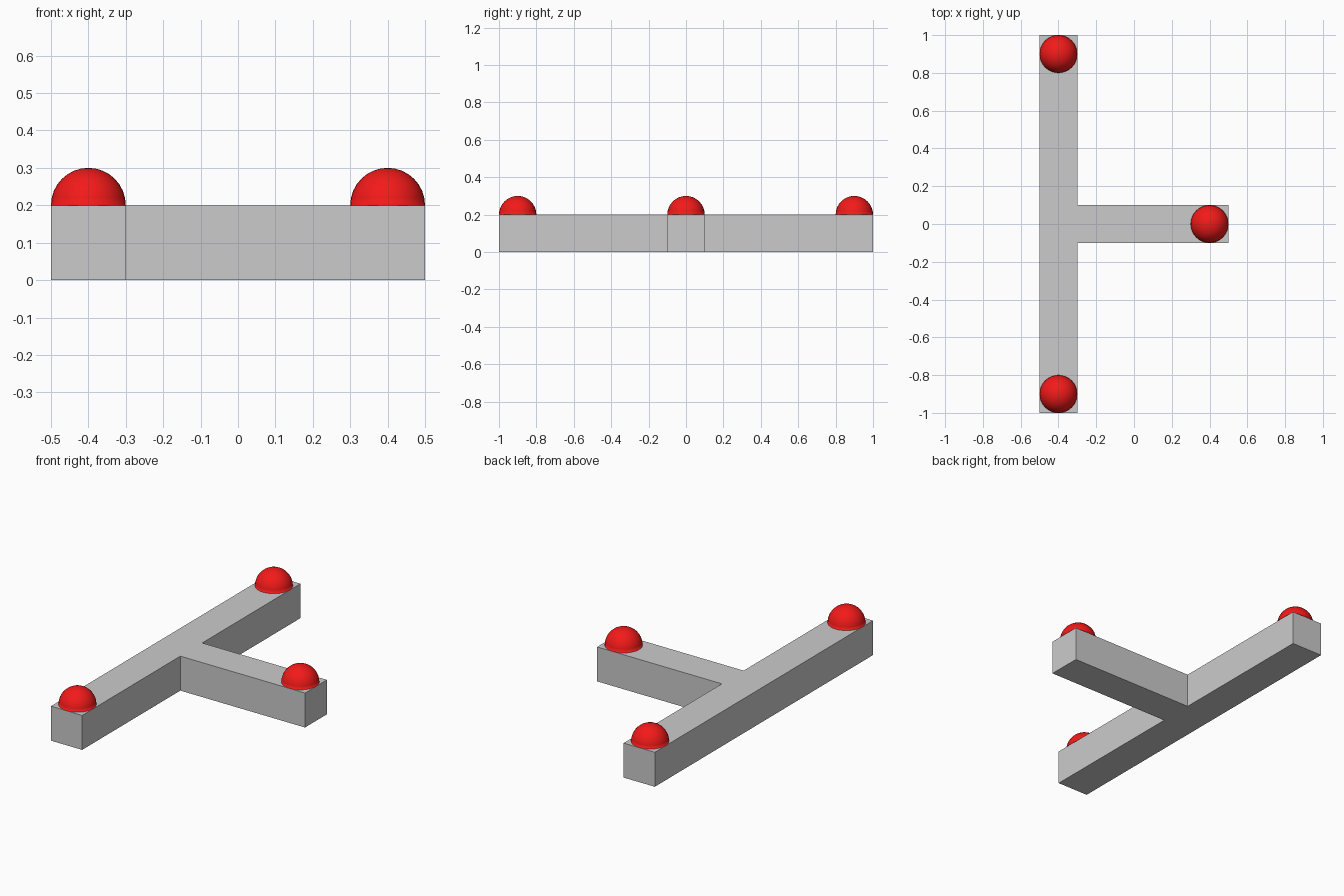
import bpy, bmesh
from mathutils import Matrix

if "Cube" in bpy.data.objects:
    bpy.data.objects.remove(bpy.data.objects["Cube"])

H, R = 0.2, 0.1  # bar height, dome radius


def add_object(name, bm):
    bmesh.ops.recalc_face_normals(bm, faces=bm.faces)
    mesh = bpy.data.meshes.new(name)
    bm.to_mesh(mesh)
    bm.free()
    obj = bpy.data.objects.new(name, mesh)
    bpy.context.collection.objects.link(obj)
    return obj


# T-shaped base: outline extruded upwards
half = [(-0.3, 1), (-0.3, 0.1), (0.5, 0.1)]
outline = [(-0.5, -1), (-0.5, 1)] + half + [(x, -y) for x, y in reversed(half)]
bm = bmesh.new()
face = bm.faces.new([bm.verts.new((x, y, 0)) for x, y in outline])
ext = bmesh.ops.extrude_face_region(bm, geom=[face])
top = [v for v in ext["geom"] if isinstance(v, bmesh.types.BMVert)]
bmesh.ops.translate(bm, verts=top, vec=(0, 0, H))
add_object("t_base", bm)

# Red domes at the three ends
red = bpy.data.materials.new("red")
red.diffuse_color = (0.9, 0.01, 0.01, 1)
red.use_nodes = True
red.node_tree.nodes["Principled BSDF"].inputs["Base Color"].default_value = red.diffuse_color


def dome(name, x, y):
    bm = bmesh.new()
    bmesh.ops.create_uvsphere(bm, u_segments=32, v_segments=16, radius=R)
    bmesh.ops.bisect_plane(bm, geom=bm.verts[:] + bm.edges[:] + bm.faces[:],
                           plane_co=(0, 0, 0), plane_no=(0, 0, 1), clear_inner=True)
    bmesh.ops.transform(bm, matrix=Matrix.Translation((x, y, H)), verts=bm.verts)
    for f in bm.faces:
        f.smooth = True
    add_object(name, bm).data.materials.append(red)


for name, x, y in (("front_dome", -0.4, -0.9), ("back_dome", -0.4, 0.9), ("stem_dome", 0.4, 0)):
    dome(name, x, y)
